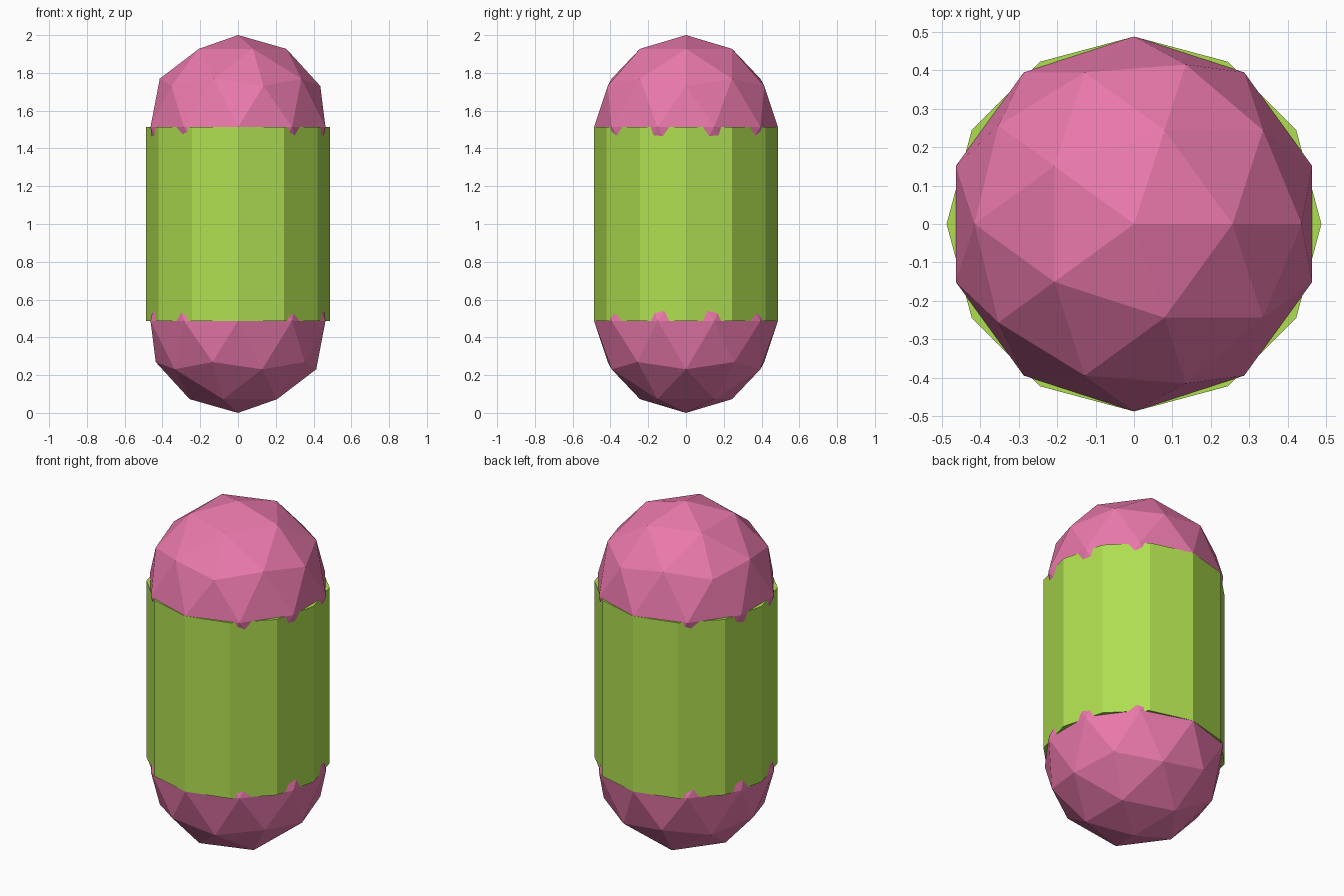
import bpy

if "Cube" in bpy.data.objects:
    bpy.data.objects.remove(bpy.data.objects["Cube"])

RADIUS = 0.487
HEIGHT = 2.0


def colour(name, rgb):
    mat = bpy.data.materials.new(name)
    mat.diffuse_color = (*rgb, 1.0)
    mat.use_nodes = True
    mat.node_tree.nodes["Principled BSDF"].inputs["Base Color"].default_value = mat.diffuse_color
    return mat


def finish(name, mat):
    obj = bpy.context.object
    obj.name = name
    obj.data.materials.append(mat)
    bpy.ops.object.shade_flat()


green = colour("green", (0.43, 0.73, 0.08))
pink = colour("pink", (0.82, 0.19, 0.41))

# Twelve-sided capped body, with a corner on each axis
bpy.ops.mesh.primitive_cylinder_add(vertices=12, radius=RADIUS,
                                    depth=HEIGHT - 2 * RADIUS,
                                    location=(0, 0, HEIGHT / 2))
finish("body", green)

# Faceted balls centred on the two ends of the body
for name, z in (("bottom_ball", RADIUS), ("top_ball", HEIGHT - RADIUS)):
    bpy.ops.mesh.primitive_ico_sphere_add(subdivisions=2, radius=RADIUS,
                                          location=(0, 0, z))
    finish(name, pink)
